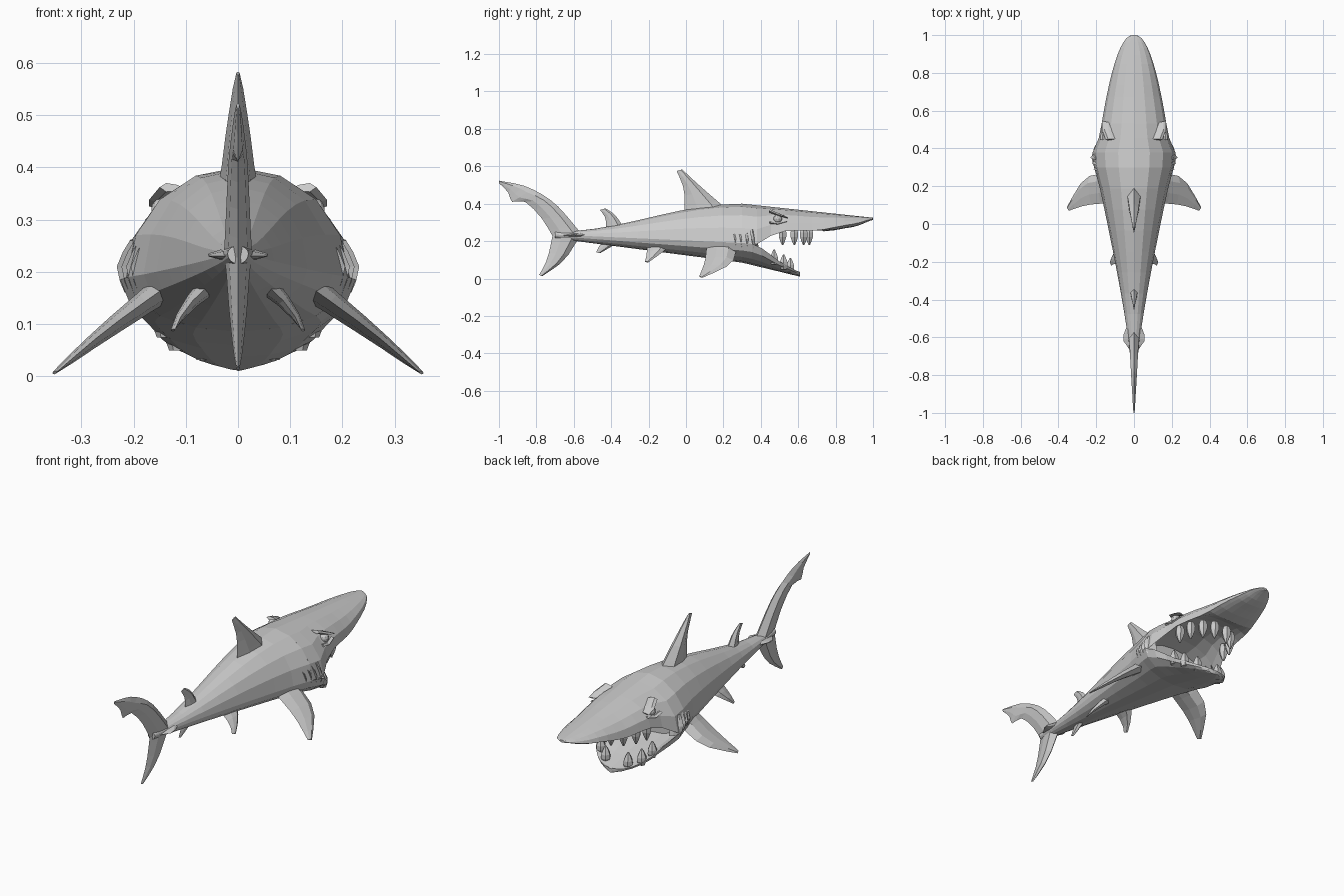
import bpy, bmesh
from math import sin, cos, pi, exp
from mathutils import Vector

cube = bpy.data.objects.get("Cube")
if cube:
    bpy.data.objects.remove(cube)

ARC = 8  # facets in each half section


def along(keys, t):
    """Smooth curve through evenly spaced numbers or vectors, t from 0 to 1."""
    last = len(keys) - 1
    start = min(int(t * last), last - 1)
    f = t * last - start
    before, here, there, after = (keys[min(max(start + k, 0), last)]
                                  for k in (-1, 0, 1, 2))
    slope_in = (there - before) / 2
    slope_out = (after - here) / 2
    gap = there - here
    return (here + slope_in * f + (gap * 3 - slope_in * 2 - slope_out) * f ** 2
            + (slope_in + slope_out - gap * 2) * f ** 3)


def steps(count):
    return [k / count for k in range(count + 1)]


def add_mirror(obj):
    obj.modifiers.new("Mirror", 'MIRROR')


def loft(name, rings, paired=False):
    """Skin a list of equal-length closed rings and cap both ends."""
    bm = bmesh.new()
    rows = [[bm.verts.new(point) for point in ring] for ring in rings]
    for row, following in zip(rows, rows[1:]):
        for i in range(len(row)):
            bm.faces.new((row[i - 1], row[i], following[i], following[i - 1]))
    bm.faces.new(rows[0])
    bm.faces.new(rows[-1])
    bmesh.ops.recalc_face_normals(bm, faces=bm.faces)
    mesh = bpy.data.meshes.new(name)
    bm.to_mesh(mesh)
    bm.free()
    obj = bpy.data.objects.new(name, mesh)
    bpy.context.collection.objects.link(obj)
    if paired:
        add_mirror(obj)


def section(y, width, rim, outer, inner, inset=1):
    """Closed ring: an arc reaching height outer, then one back reaching inner."""
    width += 0.025 * exp(-((y - 0.37) / 0.06) ** 2)  # swelling at the gills
    angles = [pi * k for k in steps(ARC)]
    ring = [(width * cos(a), y, rim + (outer - rim) * sin(a)) for a in angles]
    ring += [(inset * width * cos(a), y, rim + (inner - rim) * sin(a))
             for a in reversed(angles[1:-1])]
    return ring


def fin(name, thickness, lead, trail, paired=False, count=5):
    """Tapering blade between two edges; (y, z) points lie on the centre plane."""
    lead, trail = ([Vector((0,) * (3 - len(p)) + p) for p in edge]
                   for edge in (lead, trail))
    span = lead[-1] + trail[-1] - lead[0] - trail[0]
    normal = span.cross(lead[0] - trail[0]).normalized()
    rings = []
    for t in steps(count):
        front, back = along(lead, t), along(trail, t)
        half = normal * (thickness * (1 - t) + 0.003)
        fore, aft = front.lerp(back, 0.25), front.lerp(back, 0.65)
        rings.append([front, fore + half, aft + half * 0.7,
                      back, aft - half * 0.7, fore - half])
    loft(name, rings, paired)


def tooth(name, x, y, z, height):
    """Bulging pointed tooth; a negative height points it down."""
    rings = []
    for t in steps(4):
        radius = along((0.016, 0.025, 0.018, 0.004), t)
        rings.append([(x + radius * cos(k * pi / 3), y + radius * sin(k * pi / 3),
                       z + height * t) for k in range(6)])
    loft(name, rings, True)


# Trunk, from the tail stalk to the gills
loft("body", [section(t - 0.7,
                      width=0.02 + 0.185 * t ** 1.2,
                      rim=0.235 - 0.045 * t,
                      outer=0.25 + 0.15 * sin(t * pi / 2) ** 2,
                      inner=0.215 - 0.13 * t)
              for t in steps(9)])

# Upper head with hollow palate and solid snout
lip_heights = (0.19, 0.185, 0.24, 0.257, 0.254, 0.262, 0.28, 0.295, 0.318)
palate_rises = (0.1, 0.12, 0.07, 0.05, 0.04, -0.01, -0.015, -0.015, -0.005)
head_rings = []
for k in steps(14):
    t = sin(k * pi / 2)
    lip = along(lip_heights, t)
    head_rings.append(section(0.3 + 0.7 * t,
                              width=0.205 * (1.002 - t) ** 0.45,
                              rim=lip,
                              outer=0.4 - 0.075 * t,
                              inner=lip + along(palate_rises, t),
                              inset=0.9))
loft("upper_head", head_rings)

# Lower jaw bowl
jaw_rings = []
for k in steps(9):
    t = sin(k * pi / 2)
    underside = 0.085 - 0.075 * t
    jaw_rings.append(section(0.3 + 0.31 * t,
                             width=0.205 * (1.002 - t * t) ** 0.5,
                             rim=along((0.19, 0.183, 0.15, 0.1, 0.065, 0.035), t),
                             outer=underside,
                             inner=underside + 0.02,
                             inset=0.9))
loft("lower_jaw", jaw_rings)

# Fins on the centre line
fin("dorsal_fin", 0.035,
    lead=[(0.22, 0.37), (0.08, 0.49), (-0.02, 0.583)],
    trail=[(-0.01, 0.34), (-0.01, 0.47), (-0.05, 0.575)])
fin("second_dorsal_fin", 0.018,
    lead=[(-0.33, 0.27), (-0.38, 0.34), (-0.43, 0.375)],
    trail=[(-0.43, 0.26), (-0.43, 0.32), (-0.46, 0.367)])
fin("anal_fin", 0.015,
    lead=[(-0.35, 0.2), (-0.4, 0.17), (-0.46, 0.135)],
    trail=[(-0.43, 0.22), (-0.46, 0.18), (-0.48, 0.14)])
fin("tail_upper_lobe", 0.024,
    lead=[(-0.56, 0.24), (-0.7, 0.4), (-0.85, 0.49), (-1.0, 0.523)],
    trail=[(-0.71, 0.22), (-0.77, 0.32), (-0.86, 0.41),
           (-0.93, 0.41), (-0.95, 0.46), (-1.0, 0.51)],
    count=10)
fin("tail_lower_lobe", 0.024,
    lead=[(-0.56, 0.24), (-0.65, 0.1), (-0.77, 0.012)],
    trail=[(-0.71, 0.25), (-0.74, 0.11), (-0.785, 0.02)])

# Paired fins and tail keels
fin("pectoral_fin", 0.024,
    lead=[(0.14, 0.27, 0.17), (0.26, 0.24, 0.08), (0.355, 0.09, 0.005)],
    trail=[(0.14, 0.11, 0.17), (0.25, 0.1, 0.09), (0.345, 0.07, 0.01)],
    paired=True)
fin("pelvic_fin", 0.016,
    lead=[(0.06, -0.09, 0.17), (0.1, -0.14, 0.13), (0.128, -0.2, 0.087)],
    trail=[(0.06, -0.21, 0.17), (0.1, -0.21, 0.13), (0.12, -0.22, 0.09)],
    paired=True, count=3)
fin("tail_keel", 0.016,
    lead=[(0, -0.44, 0.235), (0.057, -0.59, 0.233)],
    trail=[(0, -0.7, 0.23), (0.055, -0.62, 0.23)],
    paired=True, count=2)

# Gill flaps
for i in range(4):
    x, y = 0.2 + 0.009 * i, 0.26 + 0.03 * i
    fin(f"gill_flap_{i + 1}", 0.006,
        lead=[(x - 0.02, y - 0.01, 0.26), (x + 0.005, y, 0.21), (x - 0.01, y + 0.01, 0.16)],
        trail=[(x - 0.05, y + 0.02 + drop / 5, 0.26 - drop) for drop in (0, 0.05, 0.1)],
        paired=True, count=4)

# Eyes between pointed brows and lower lids
bpy.ops.mesh.primitive_ico_sphere_add(subdivisions=2, radius=0.024,
                                      location=(0.143, 0.49, 0.318))
eye = bpy.context.object
eye.name = "eye"
bpy.ops.object.transform_apply(location=True)
add_mirror(eye)
fin("brow", 0.006,
    lead=[(0.15, 0.445, 0.362), (0.17, 0.5, 0.338), (0.17, 0.545, 0.325)],
    trail=[(0.1, 0.45, 0.36), (0.12, 0.5, 0.345), (0.12, 0.535, 0.325)],
    paired=True, count=2)
fin("lower_eyelid", 0.005,
    lead=[(0.178, 0.445, 0.3), (0.175, 0.49, 0.292), (0.165, 0.54, 0.305)],
    trail=[(0.14, 0.45, 0.3), (0.13, 0.49, 0.295), (0.12, 0.53, 0.305)],
    paired=True, count=2)

# Teeth follow the curve of each lip
for i in range(4):
    a = 0.1 + 0.4 * i
    tooth(f"upper_tooth_{i + 1}", 0.14 * cos(a), 0.5 + 0.165 * sin(a), 0.268, -0.09)
for i in range(3):
    a = 0.1 + 0.5 * i
    tooth(f"lower_tooth_{i + 1}", 0.14 * cos(a), 0.46 + 0.11 * sin(a),
          0.08 - 0.055 * sin(a), 0.08)
